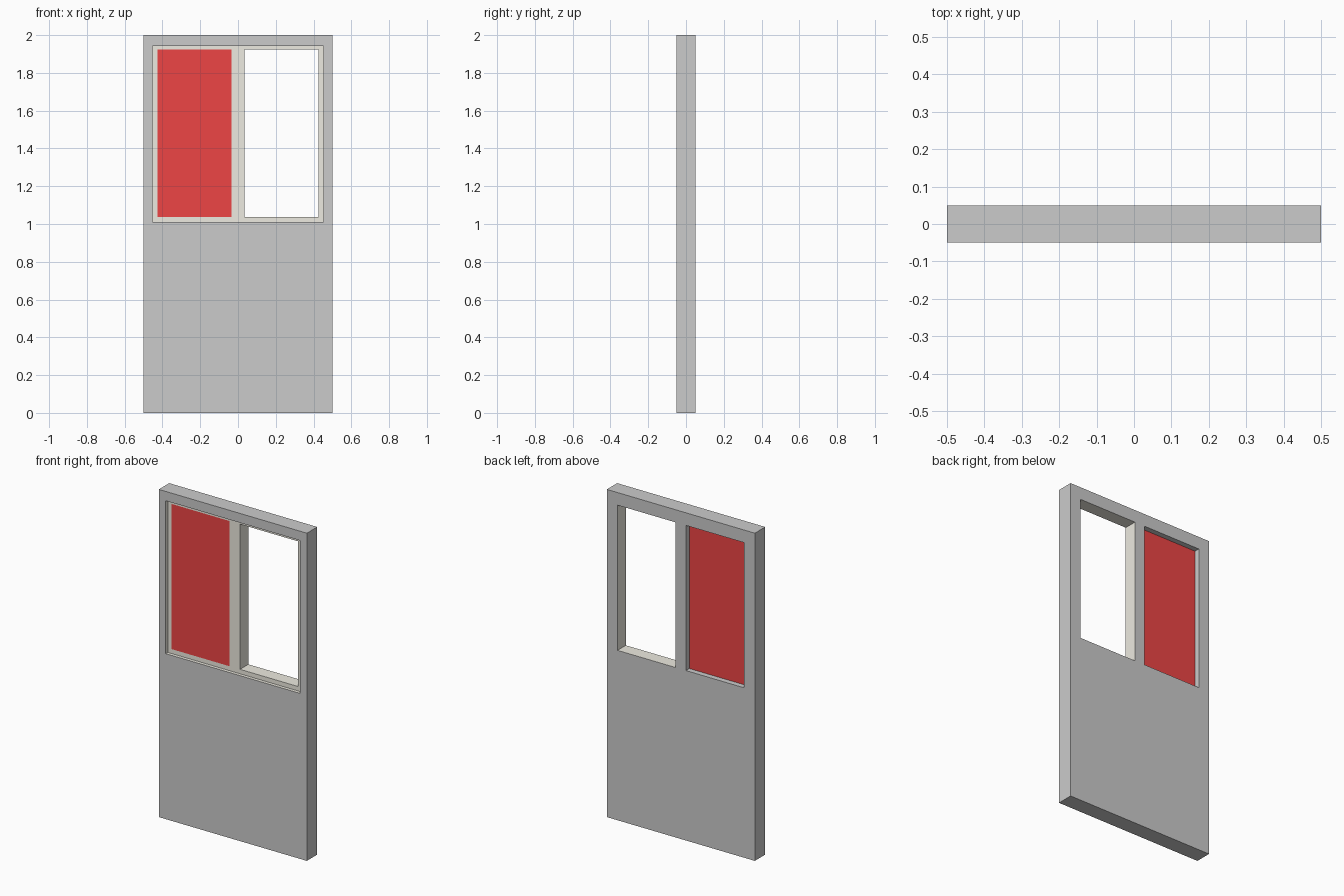
import bpy

if "Cube" in bpy.data.objects:
    bpy.data.objects.remove(bpy.data.objects["Cube"])


def material(name, rgb):
    m = bpy.data.materials.new(name)
    m.diffuse_color = (*rgb, 1)
    m.use_nodes = True
    m.node_tree.nodes["Principled BSDF"].inputs["Base Color"].default_value = m.diffuse_color
    return m


def box(name, lo, hi, mat=None):
    bpy.ops.mesh.primitive_cube_add(size=1, location=[(a + b) / 2 for a, b in zip(lo, hi)])
    ob = bpy.context.object
    ob.name = name
    ob.scale = [b - a for a, b in zip(lo, hi)]
    bpy.ops.object.transform_apply(location=True, rotation=False, scale=True)
    if mat:
        ob.data.materials.append(mat)
    return ob


grey = material("door_grey", (0.6, 0.6, 0.6))
cream = material("frame_cream", (0.85, 0.83, 0.75))
red = material("pane_red", (0.85, 0.06, 0.06))

Z0, Z1 = 1.037, 1.923      # window opening heights
X0, X1 = 0.035, 0.427      # opening distance from the centre line
FLOOR = -0.03              # depth of the front recess

# Door slab
door = box("door_panel", (-0.5, -0.05, 0), (0.5, 0.05, 2), grey)

# Shallow front recess and two through openings
cutters = [
    box("recess_cutter", (-0.453, -0.1, 1.01), (0.453, FLOOR, 1.943), cream),
    box("pane_opening_cutter", (-X1, -0.1, Z0), (-X0, 0.1, Z1), grey),
    box("clear_opening_cutter", (X0, -0.1, Z0), (X1, 0.1, Z1), cream),
]
for c in cutters:
    m = door.modifiers.new(c.name, 'BOOLEAN')
    m.operation = 'DIFFERENCE'
    m.solver = 'EXACT'
    m.material_mode = 'TRANSFER'
    m.object = c
    bpy.context.view_layer.objects.active = door
    bpy.ops.object.modifier_apply(modifier=m.name)
    bpy.data.objects.remove(c)

# Red pane, flush with the recess floor
box("window_pane", (-X1, FLOOR, Z0), (-X0, 0.017, Z1), red)
